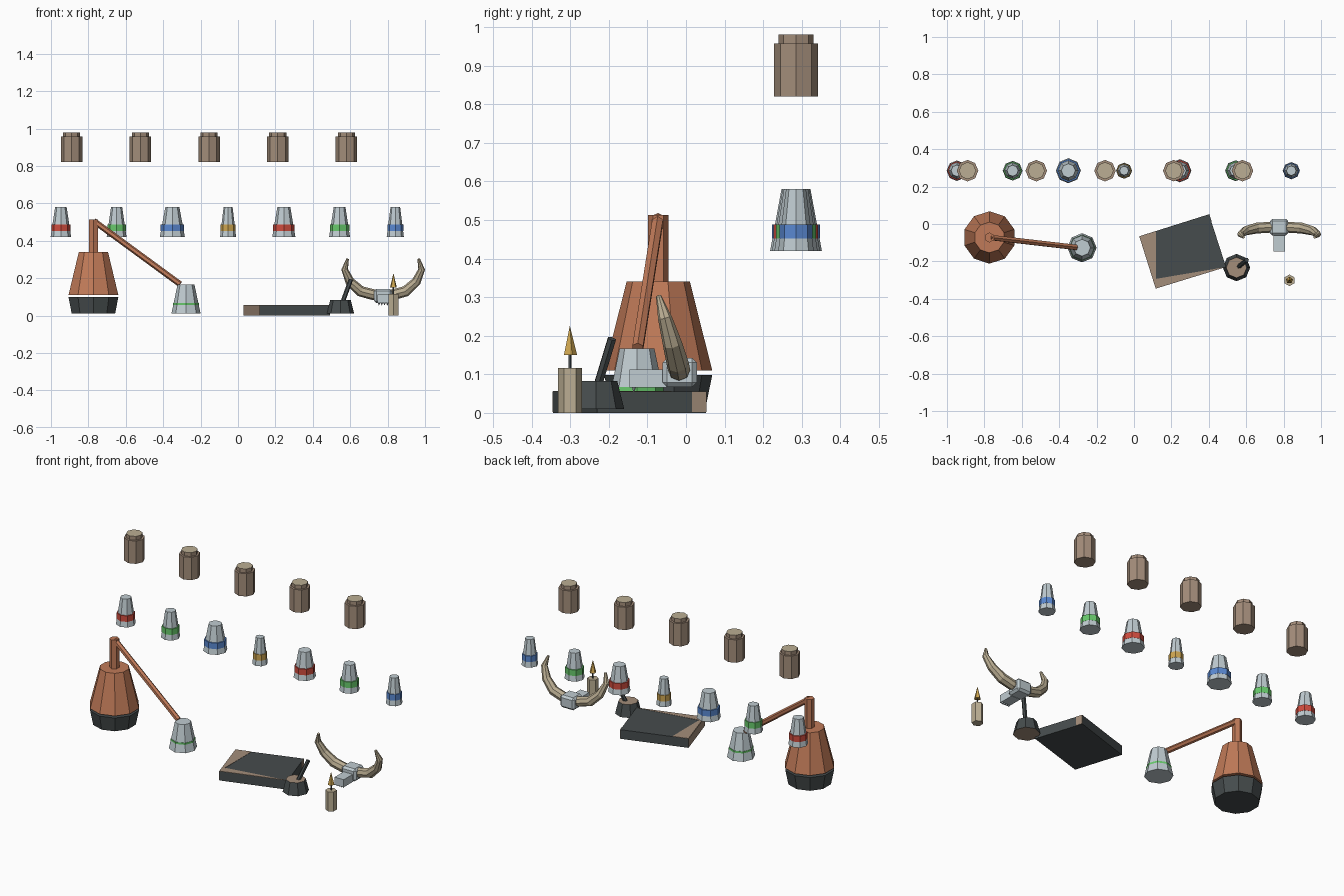
import bpy, bmesh, math
from mathutils import Vector, Matrix

if "Cube" in bpy.data.objects:
    bpy.data.objects.remove(bpy.data.objects["Cube"])


def mat(name, r, g, b):
    m = bpy.data.materials.new(name)
    lin = [((c / 255 + 0.055) / 1.055) ** 2.4 for c in (r, g, b)]
    m.diffuse_color = (*lin, 1)
    m.use_nodes = True
    m.node_tree.nodes["Principled BSDF"].inputs["Base Color"].default_value = m.diffuse_color
    return m


COPPER = mat("copper", 192, 122, 88)
DARK = mat("dark iron", 70, 76, 77)
GLASS = mat("pale glass", 192, 204, 209)
RED = mat("red", 208, 76, 62)
GREEN = mat("green", 104, 202, 108)
BLUE = mat("blue", 90, 137, 210)
GOLD = mat("gold", 205, 165, 80)
TAN = mat("clay brown", 163, 141, 122)
BONE = mat("bone", 187, 174, 147)


def finish(name, bm, *mats):
    bmesh.ops.recalc_face_normals(bm, faces=bm.faces)
    me = bpy.data.meshes.new(name)
    bm.to_mesh(me)
    bm.free()
    for m in mats:
        me.materials.append(m)
    ob = bpy.data.objects.new(name, me)
    bpy.context.collection.objects.link(ob)
    return ob


def cone(name, x, y, z0, z1, r0, r1, sides, *mats):
    """Upright faceted frustum; a second material goes on the end caps."""
    bm = bmesh.new()
    bmesh.ops.create_cone(bm, cap_ends=True, segments=sides, radius1=r0, radius2=r1,
                          depth=z1 - z0, matrix=Matrix.Translation((x, y, (z0 + z1) / 2)))
    bm.normal_update()
    if len(mats) > 1:
        for f in bm.faces:
            f.material_index = int(abs(f.normal.z) > 0.9)
    return finish(name, bm, *mats)


def sweep(name, pts, radii, sides, m):
    """Faceted tube through the points, one radius per point."""
    pts = [Vector(p) for p in pts]
    bm = bmesh.new()
    rings = []
    for i, (p, r) in enumerate(zip(pts, radii)):
        t = (pts[min(i + 1, len(pts) - 1)] - pts[max(i - 1, 0)]).normalized()
        u = t.cross(Vector((0, 1, 0))).normalized()
        v = t.cross(u)
        rings.append([bm.verts.new(p + r * (u * math.cos(a) + v * math.sin(a)))
                      for a in (math.tau * k / sides for k in range(sides))])
    for a, b in zip(rings, rings[1:]):
        for k in range(sides):
            j = (k + 1) % sides
            bm.faces.new((a[k], a[j], b[j], b[k]))
    bm.faces.new(rings[0])
    bm.faces.new(rings[-1])
    return finish(name, bm, m)


def box(name, lo, hi, m, bevel=0):
    lo, hi = Vector(lo), Vector(hi)
    bm = bmesh.new()
    bmesh.ops.create_cube(bm, size=1, matrix=Matrix.Translation((lo + hi) / 2)
                          @ Matrix.Diagonal((*(hi - lo), 1)))
    if bevel:
        bmesh.ops.bevel(bm, geom=bm.edges[:], offset=bevel, segments=1, affect='EDGES')
    return finish(name, bm, m)


def prism(name, pts, z0, z1, m):
    """Flat outline extruded upwards."""
    bm = bmesh.new()
    f = bm.faces.new([bm.verts.new((x, y, z0)) for x, y in pts])
    g = bmesh.ops.extrude_face_region(bm, geom=[f])["geom"]
    bmesh.ops.translate(bm, vec=(0, 0, z1 - z0),
                        verts=[v for v in g if isinstance(v, bmesh.types.BMVert)])
    return finish(name, bm, m)


# Upper row: lidded jars
for i in range(5):
    x = -0.89 + 0.3675 * i
    cone(f"jar_{i}", x, 0.285, 0.82, 0.957, 0.0575, 0.0575, 8, TAN)
    cone(f"jar_lid_{i}", x, 0.285, 0.957, 0.98, 0.0455, 0.0455, 8, TAN, BONE)

# Lower row: flasks with coloured bands
radii = [0.055, 0.053, 0.067, 0.043, 0.062, 0.056, 0.046]
for i, (r, c) in enumerate(zip(radii, [RED, GREEN, BLUE, GOLD, RED, GREEN, BLUE])):
    x = -0.947 + 0.298 * i
    cone(f"flask_{i}", x, 0.285, 0.42, 0.58, r, r * 0.56, 8, GLASS)
    cone(f"flask_band_{i}", x, 0.285, 0.452, 0.488, r * 0.93, r * 0.93, 8, c)

# Still: iron pot, copper hood, riser and sloping pipe
sx, sy = -0.773, -0.072
cone("still_pot", sx, sy, 0.01, 0.098, 0.122, 0.14, 10, DARK)
cone("still_hood", sx, sy, 0.11, 0.34, 0.14, 0.082, 10, COPPER)
cone("still_riser", sx, sy, 0.335, 0.513, 0.027, 0.027, 6, COPPER)
sweep("still_pipe", [(-0.77, sy, 0.505), (-0.31, -0.125, 0.168)], [0.016] * 2, 6, COPPER)

# Receiving flask with a thin line of liquid showing
cone("receiver_flask", -0.278, -0.127, 0.01, 0.167, 0.078, 0.045, 8, GLASS)
cone("receiver_liquid", -0.278, -0.127, 0.03, 0.067, 0.0683, 0.0683, 8, GREEN)

# Slab: dark block with brown end and corner
a, b, c, d = (0.03, -0.065), (0.118, -0.345), (0.492, -0.23), (0.401, 0.052)
prism("slab", [a, b, c, d], 0.0, 0.055, DARK)
prism("slab_top_edge", [a, b, c, (0.118, -0.293), (0.118, -0.038)], 0.0545, 0.0565, TAN)
for name, p, q, t in (("slab_left_edge", b, a, 1.0), ("slab_right_corner", d, c, 0.13)):
    p, q = Vector(p), Vector(q)
    q = p.lerp(q, t)
    n = Vector((-0.95, -0.3)) * (0.002 if p.x < 0.2 else -0.002)
    prism(name, [p, q, q + n, p + n], 0.002, 0.055, TAN)

# Mortar and pestle
cone("mortar", 0.548, -0.233, 0.01, 0.082, 0.073, 0.055, 8, DARK, TAN)
sweep("pestle", [(0.555, -0.232, 0.06), (0.603, -0.192, 0.192)], [0.012] * 2, 6, DARK)

# Candle
cx, cy = 0.831, -0.301
cone("candle", cx, cy, 0.0, 0.116, 0.031, 0.031, 6, BONE)
cone("wick", cx, cy, 0.11, 0.152, 0.004, 0.004, 5, DARK)
cone("flame", cx, cy, 0.15, 0.226, 0.019, 0.0, 5, GOLD)

# Horned skull
hx = 0.776
box("skull", (hx - 0.048, -0.061, 0.067), (hx + 0.048, 0.028, 0.142), GLASS, 0.012)
box("snout", (hx - 0.03, -0.146, 0.066), (hx + 0.03, -0.05, 0.112), GLASS)
for i in range(4):
    cone(f"tooth_{i}", hx - 0.0225 + 0.015 * i, -0.135, 0.055, 0.067, 0.001, 0.006, 4, GLASS)
for name, s in (("left_horn", -1), ("right_horn", 1)):
    path = [(0.0, -0.018, 0.112), (0.055, -0.018, 0.112), (0.121, -0.022, 0.13),
            (0.178, -0.036, 0.182), (0.206, -0.055, 0.247), (0.19, -0.071, 0.303)]
    sweep(name, [(hx + s * x, y, z) for x, y, z in path],
          [0.026, 0.029, 0.029, 0.025, 0.018, 0.007], 8, BONE)
